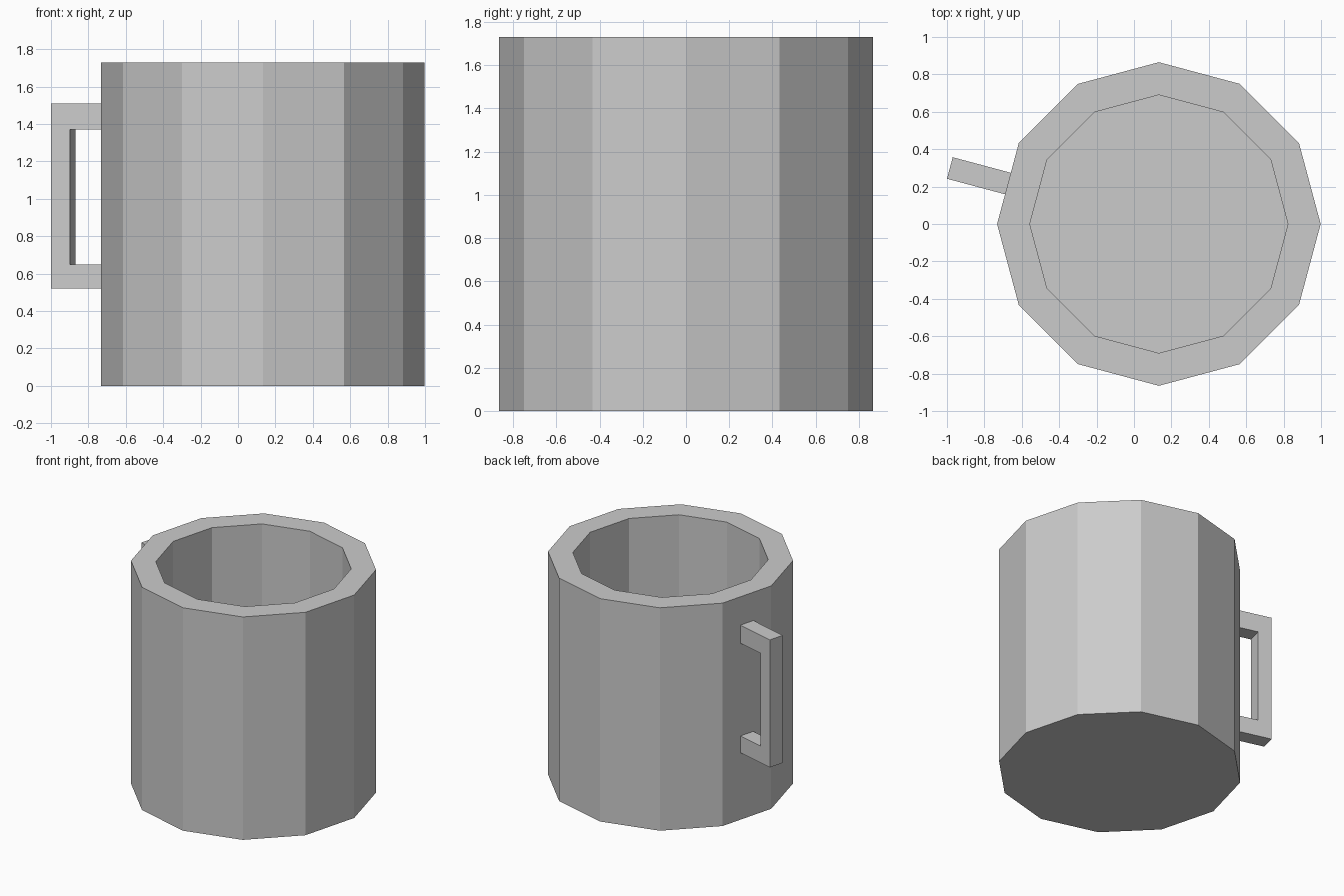
import bpy, bmesh
from math import cos, sin, pi, radians

if "Cube" in bpy.data.objects:
    bpy.data.objects.remove(bpy.data.objects["Cube"])

CENTER_X = 0.133
SIDES = 12
OUTER, INNER, HEIGHT, FLOOR = 0.865, 0.69, 1.73, 0.17


def make_object(name, bm):
    bmesh.ops.recalc_face_normals(bm, faces=bm.faces)
    mesh = bpy.data.meshes.new(name)
    bm.to_mesh(mesh)
    bm.free()
    obj = bpy.data.objects.new(name, mesh)
    obj.location.x = CENTER_X
    bpy.context.collection.objects.link(obj)
    return obj


# Cup body: rings from the outer base, over the rim, to the inner floor
bm = bmesh.new()
rings = []
for r, z in [(OUTER, 0), (OUTER, HEIGHT), (INNER, HEIGHT), (INNER, FLOOR)]:
    rings.append([bm.verts.new((r * cos(2 * pi * i / SIDES), r * sin(2 * pi * i / SIDES), z))
                  for i in range(SIDES)])
for a, b in zip(rings, rings[1:]):
    for i in range(SIDES):
        j = (i + 1) % SIDES
        bm.faces.new((a[i], a[j], b[j], b[i]))
bm.faces.new(rings[0])
bm.faces.new(rings[-1])
make_object("cup_body", bm)

# Handle: squared C outline extruded sideways, centred on one wall panel
wall = OUTER * cos(pi / SIDES) - 0.005
reach, grip, width = 1.157, 1.053, 0.119
outline = [(wall, 0.52), (reach, 0.52), (reach, 1.51), (wall, 1.51),
           (wall, 1.37), (grip, 1.37), (grip, 0.65), (wall, 0.65)]
bm = bmesh.new()
face = bm.faces.new([bm.verts.new((r, -width / 2, z)) for r, z in outline])
result = bmesh.ops.extrude_face_region(bm, geom=[face])
moved = [v for v in result["geom"] if isinstance(v, bmesh.types.BMVert)]
bmesh.ops.translate(bm, verts=moved, vec=(0, width, 0))
handle = make_object("handle", bm)
handle.rotation_euler.z = radians(165)
